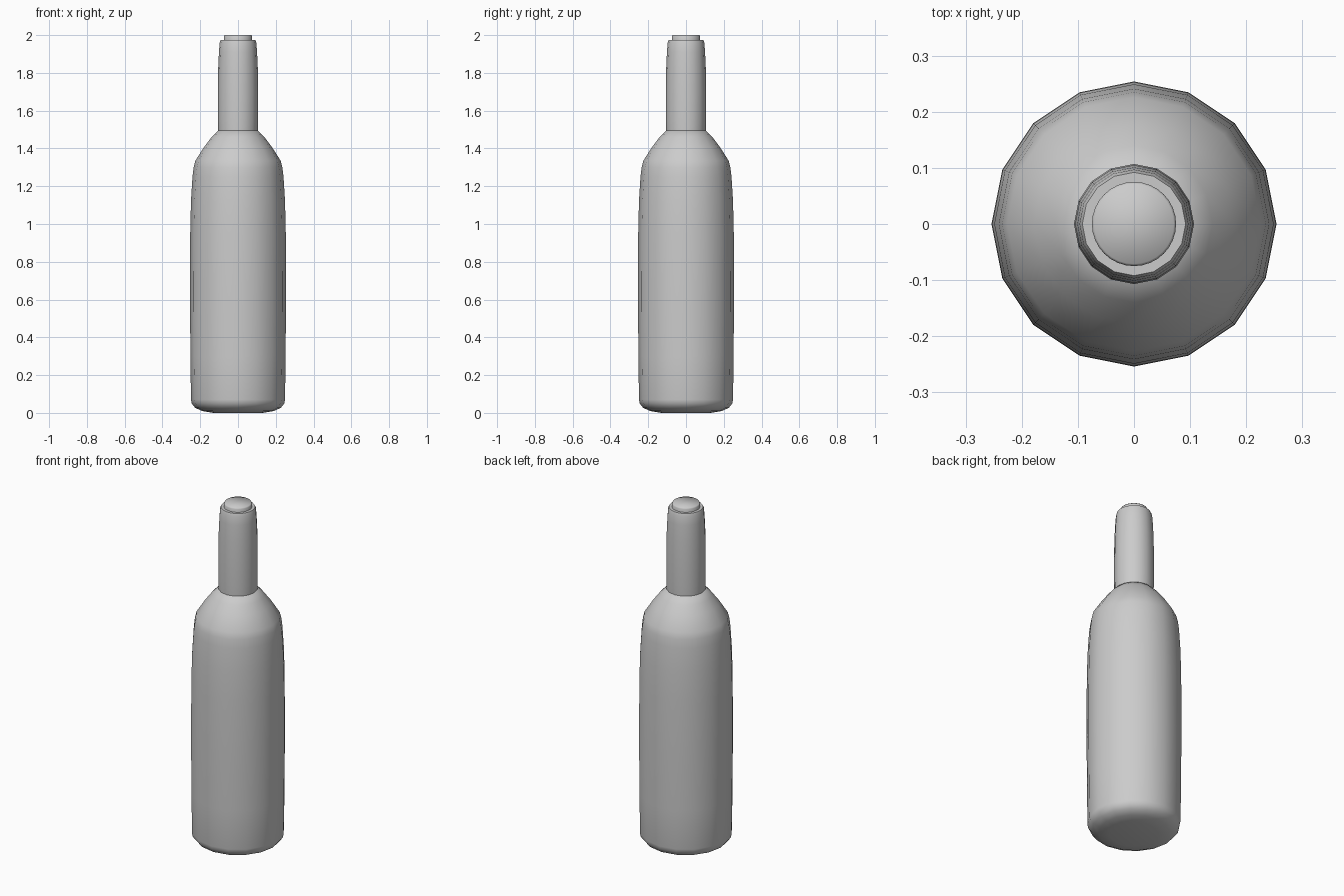
import bpy, math

cube = bpy.data.objects.get("Cube")
if cube:
    bpy.data.objects.remove(cube, do_unlink=True)

grey = bpy.data.materials.new("plain grey")
grey.use_nodes = True
colour = (0.6, 0.6, 0.6, 1)
grey.diffuse_color = colour
grey.node_tree.nodes["Principled BSDF"].inputs["Base Color"].default_value = colour


def lathe(name, profile, sides, angle):
    """Revolve (radius, height) points about z and close both ends."""
    verts = [(r * math.cos(math.tau * i / sides), r * math.sin(math.tau * i / sides), z)
             for r, z in profile for i in range(sides)]
    faces = []
    for k in range(len(profile) - 1):
        for i in range(sides):
            a, b = k * sides + i, k * sides + (i + 1) % sides
            faces.append((a, b, b + sides, a + sides))
    faces.append(tuple(reversed(range(sides))))
    faces.append(tuple(range(len(verts) - sides, len(verts))))
    mesh = bpy.data.meshes.new(name)
    mesh.from_pydata(verts, [], faces)
    mesh.materials.append(grey)
    obj = bpy.data.objects.new(name, mesh)
    bpy.context.collection.objects.link(obj)
    bpy.ops.object.select_all(action='DESELECT')
    obj.select_set(True)
    bpy.context.view_layer.objects.active = obj
    bpy.ops.object.shade_smooth_by_angle(angle=math.radians(angle))
    return obj


# Bottle with rounded foot and sloping shoulder
lathe("bottle_body", [
    (0.13, 0), (0.19, 0.01), (0.227, 0.027), (0.245, 0.05), (0.249, 0.07),
    (0.252, 0.3), (0.254, 0.6), (0.253, 0.95), (0.249, 1.12), (0.241, 1.25),
    (0.235, 1.3), (0.226, 1.335), (0.178, 1.41), (0.14, 1.46), (0.1, 1.5)], 16, 50)

# Sleeve around the neck
lathe("neck_sleeve", [
    (0.105, 1.49), (0.107, 1.55), (0.107, 1.7), (0.105, 1.82),
    (0.101, 1.91), (0.097, 1.96), (0.092, 1.975)], 16, 50)

# Stopper at the mouth
lathe("stopper", [(0.075, 1.96), (0.075, 1.994), (0.071, 2.0)], 32, 60)
